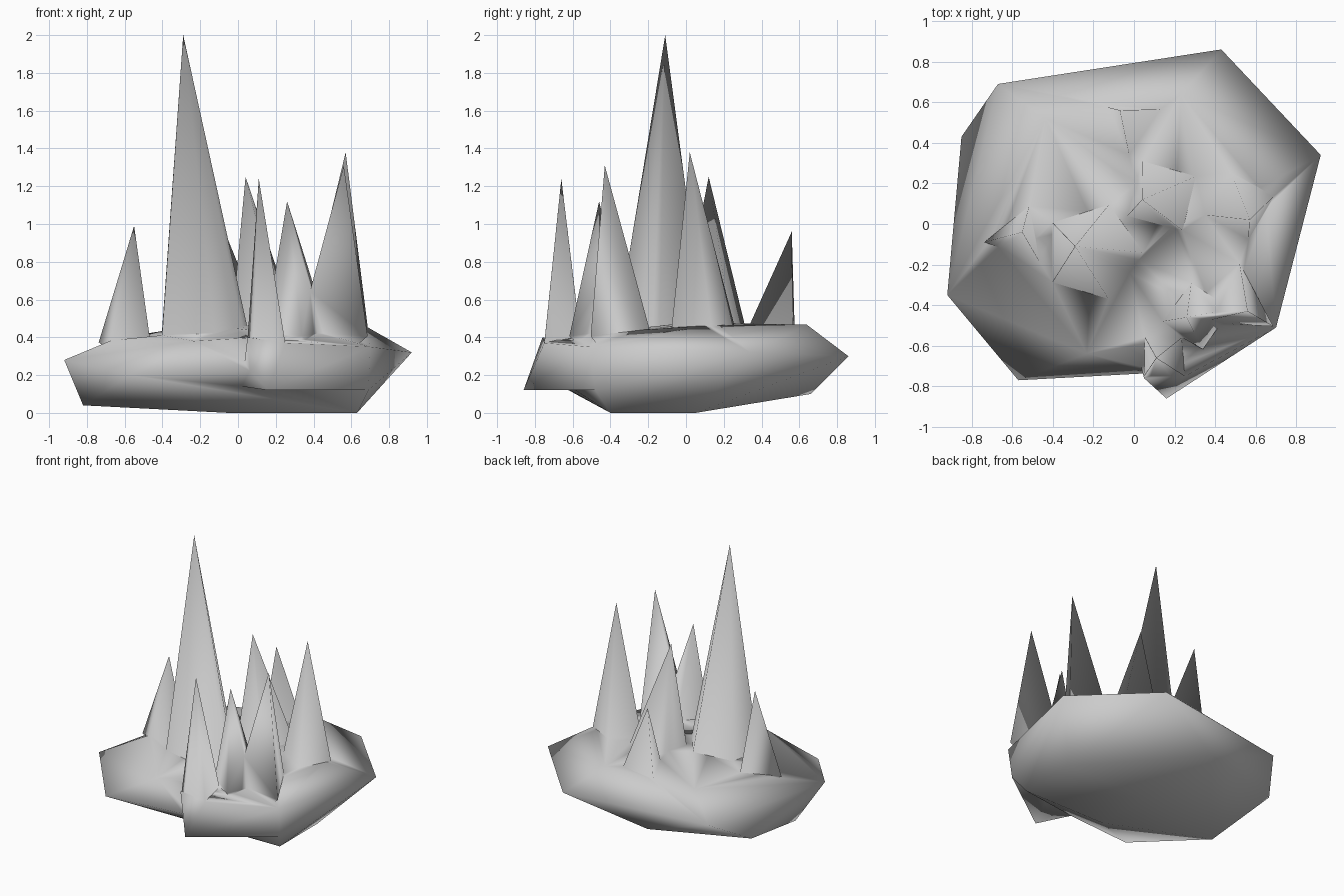
import bpy, bmesh
from math import sin, cos, radians, tau
from mathutils import Vector

if "Cube" in bpy.data.objects:
    bpy.data.objects.remove(bpy.data.objects["Cube"])


def hull(name, pts):
    """Faceted solid wrapped around a few corner points."""
    bm = bmesh.new()
    for p in pts:
        bm.verts.new(p)
    bmesh.ops.convex_hull(bm, input=bm.verts)
    junk = [v for v in bm.verts if not v.link_faces]
    bmesh.ops.delete(bm, geom=junk, context='VERTS')
    bmesh.ops.recalc_face_normals(bm, faces=bm.faces)
    me = bpy.data.meshes.new(name)
    bm.to_mesh(me)
    bm.free()
    ob = bpy.data.objects.new(name, me)
    bpy.context.collection.objects.link(ob)
    return ob


def domed_ring(cx, cy, radius, sides, turn):
    """Regular polygon whose corners lie on the gently domed, tilted rock top."""
    ring = []
    for i in range(sides):
        a = radians(turn) + tau * i / sides
        x, y = cx + radius * cos(a), cy + radius * sin(a)
        ring.append(Vector((x, y, 0.47 - 0.1 * (x * x + y * y) + 0.05 * (x + y))))
    return ring


def spike(name, apex, centre, radius, sides, turn):
    """Leaning pyramid, rooted inside the rock."""
    root = Vector((*centre, 0.25))
    return hull(name, [Vector(apex), root] +
                domed_ring(*centre, radius, sides, turn))


# front ledge: slanted face whose back corners sit inside the rock
face = [(0.25, -0.75, 0.37), (0.16, -0.86, 0.12),
        (0.70, -0.51, 0.35), (0.69, -0.48, 0.12)]
back = [(0.05, -0.76, 0.40), (0.02, -0.65, 0.14), (0.40, -0.42, 0.40)]
parts = [hull("front_ledge", face + back)]

# rock body: uneven rim, small flat underside, domed crown
rim = [(0.43, 0.86, 0.30), (0.92, 0.34, 0.32),
       (0.05, -0.74, 0.22), (-0.57, -0.77, 0.20), (-0.92, -0.35, 0.28),
       (-0.85, 0.43, 0.13), (-0.67, 0.69, 0.28),
       (-0.82, -0.14, 0.04), (-0.14, 0.66, 0.10)] + face[2:]
underside = [(x, y, 0) for x in (-0.05, 0.63) for y in (-0.4, 0.05)]
crown = domed_ring(0, 0, 0.68, 6, 10) + domed_ring(0, 0, 0.2, 4, 0)
rock = hull("spiked_rock", rim + underside + crown)

# crystals: apex, base centre, base radius, sides, turn
parts += [
    spike("tall_spike", (-0.29, -0.11, 2.0), (-0.20, -0.14), 0.25, 5, 0),
    spike("left_spike", (-0.55, -0.04, 0.99), (-0.57, -0.06), 0.17, 3, -50),
    spike("back_spike", (-0.07, 0.56, 0.96), (-0.01, 0.50), 0.16, 3, 25),
    spike("front_spike", (0.11, -0.66, 1.24), (0.145, -0.65), 0.14, 4, 45),
    spike("front_inner_spike", (0.26, -0.46, 1.12), (0.31, -0.45), 0.17, 4, 10),
    spike("right_front_spike", (0.56, -0.43, 1.31), (0.51, -0.39), 0.21, 3, -33),
    spike("right_spike", (0.57, 0.02, 1.38), (0.52, 0.09), 0.18, 4, 15),
    spike("middle_spike", (0.04, 0.12, 1.25), (0.14, 0.14), 0.2, 4, 30),
]

# fuse everything into one continuous surface
for p in parts:
    m = rock.modifiers.new("join_" + p.name, 'BOOLEAN')
    m.operation, m.solver, m.object = 'UNION', 'EXACT', p
bpy.context.view_layer.update()
fused = bpy.data.meshes.new_from_object(
    rock.evaluated_get(bpy.context.evaluated_depsgraph_get()))
rock.modifiers.clear()
rock.data = fused
for p in parts:
    bpy.data.objects.remove(p)

# clean slivers along the joins, then shade fully smooth like soft wax
bm = bmesh.new()
bm.from_mesh(fused)
bmesh.ops.remove_doubles(bm, verts=bm.verts, dist=0.025)
bmesh.ops.triangulate(bm, faces=bm.faces)
bmesh.ops.recalc_face_normals(bm, faces=bm.faces)
for f in bm.faces:
    f.smooth = True
bm.to_mesh(fused)
bm.free()
